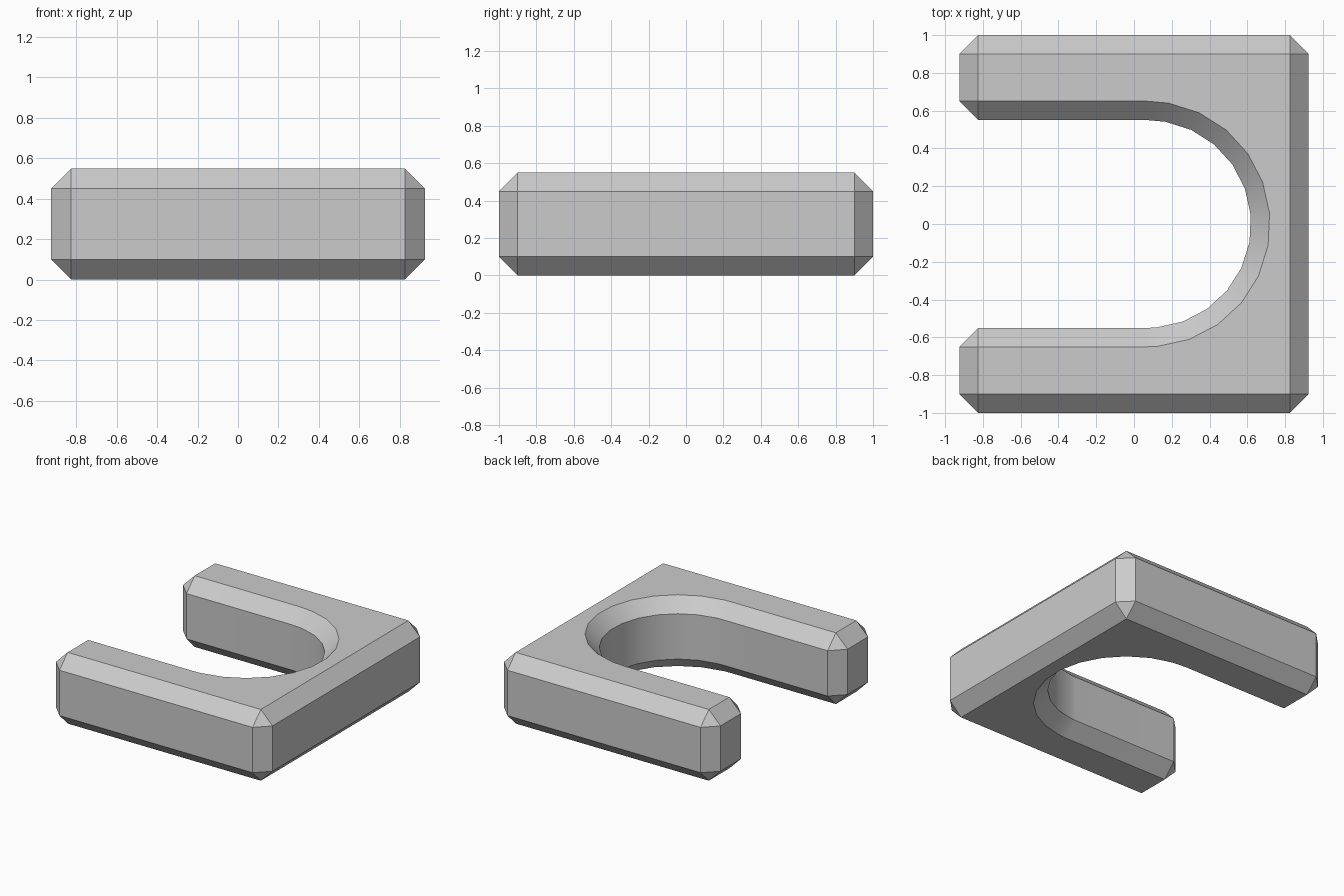
import bpy, bmesh
from math import cos, sin, radians

cube = bpy.data.objects.get("Cube")
if cube:
    bpy.data.objects.remove(cube, do_unlink=True)

X, Y, H = 0.925, 1.0, 0.55      # half length, half width, height
C = 0.1                         # chamfer size
R, CX = 0.55, 0.07              # slot radius and centre of its round end


def corner(sx, y, first_along_x, out):
    """Flat-face point of a chamfered corner and its two wall points."""
    fx, fy = sx * (X - C), y
    on_end, on_side = (sx * X, fy), (fx, fy + out * C)
    return (fx, fy), ([on_end, on_side] if first_along_x else [on_side, on_end])


def slot(angle):
    """Flat-face point and wall point on the rounded end of the slot."""
    c, s = cos(radians(angle)), sin(radians(angle))
    return (CX + (R + C) * c, (R + C) * s), [(CX + R * c, R * s)]


# Counter-clockwise outline of the U shape, open towards -x
outline = [
    corner(-1, -Y + C, True, -1),
    corner(1, -Y + C, False, -1),
    corner(1, Y - C, True, 1),
    corner(-1, Y - C, False, 1),
    corner(-1, R + C, True, -1),
]
outline += [slot(a) for a in [90] + list(range(80, -86, -15)) + [-90]]
outline.append(corner(-1, -R - C, False, 1))

bm = bmesh.new()


def rings(z_flat, z_wall):
    flat = [bm.verts.new((*p, z_flat)) for p, _ in outline]
    wall = [[bm.verts.new((*p, z_wall)) for p in ps] for _, ps in outline]
    return flat, wall


def half(flat, wall):
    """Flat face, sloped chamfers and corner triangles."""
    bm.faces.new(flat)
    for i, f in enumerate(flat):
        j = (i + 1) % len(flat)
        bm.faces.new((wall[i][-1], wall[j][0], flat[j], f))
        if len(wall[i]) == 2:
            bm.faces.new((wall[i][0], wall[i][1], f))


low = rings(0, C)
high = rings(H, H - C)
half(*low)
half(*high)

# Upright walls between the chamfers
low_wall = [v for group in low[1] for v in group]
high_wall = [v for group in high[1] for v in group]
for i in range(len(low_wall)):
    j = (i + 1) % len(low_wall)
    bm.faces.new((low_wall[i], low_wall[j], high_wall[j], high_wall[i]))

bmesh.ops.recalc_face_normals(bm, faces=bm.faces)
big = [f for f in bm.faces if len(f.verts) > 4]
bmesh.ops.triangulate(bm, faces=big)

mesh = bpy.data.meshes.new("u_block")
bm.to_mesh(mesh)
bm.free()
block = bpy.data.objects.new("u_block", mesh)
bpy.context.collection.objects.link(block)

# Plain grey
grey = bpy.data.materials.new("light_grey")
grey.use_nodes = True
colour = (0.6, 0.6, 0.6, 1)
grey.diffuse_color = colour
grey.node_tree.nodes["Principled BSDF"].inputs["Base Color"].default_value = colour
mesh.materials.append(grey)

bpy.ops.object.select_all(action='DESELECT')
block.select_set(True)
bpy.context.view_layer.objects.active = block
bpy.ops.object.shade_smooth_by_angle(angle=radians(30))
